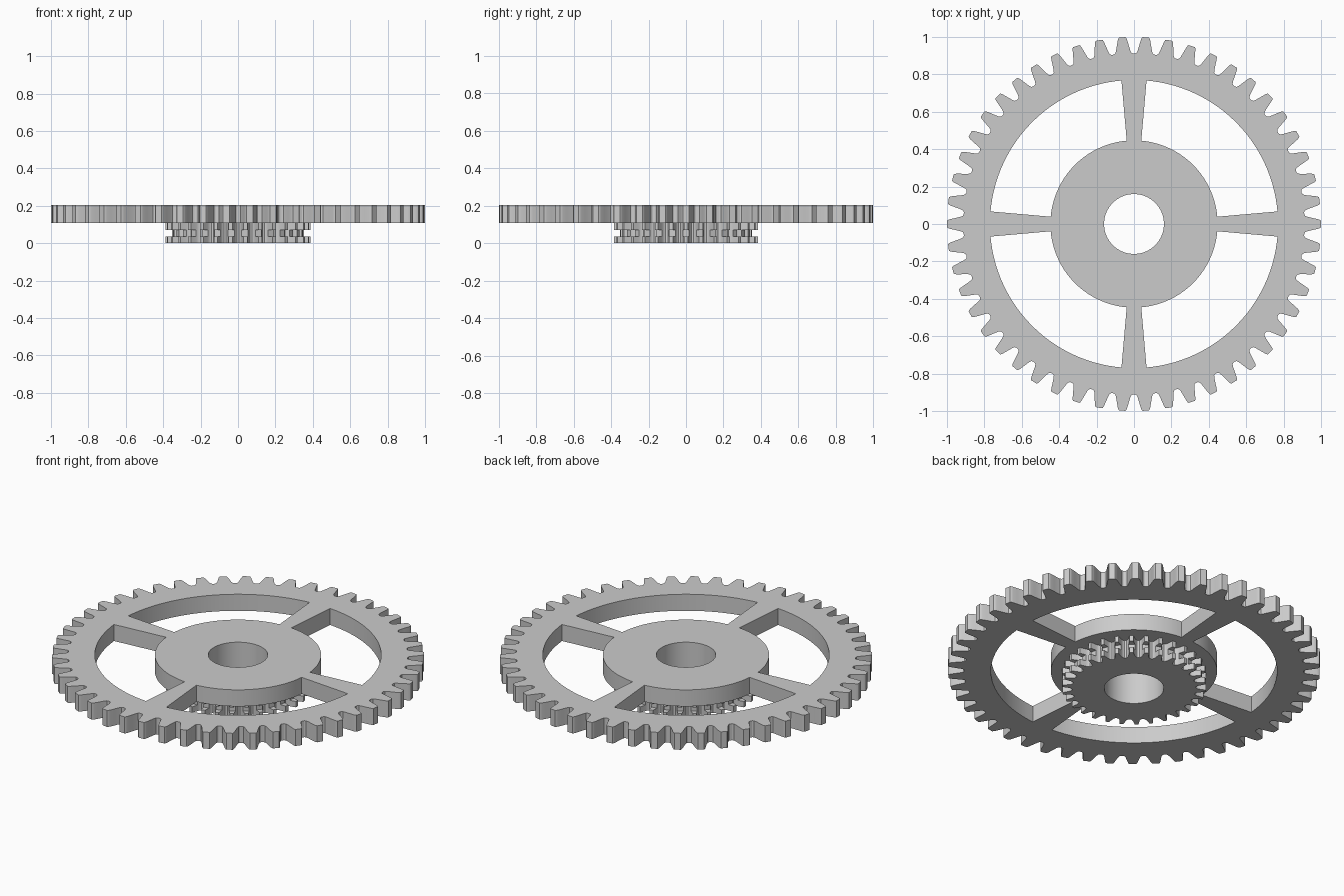
import bpy
import bmesh
from math import cos, sin, radians, tau, asin

if "Cube" in bpy.data.objects:
    bpy.data.objects.remove(bpy.data.objects["Cube"], do_unlink=True)

# Single plain grey
grey = bpy.data.materials.new("plain grey")
grey.use_nodes = True
colour = (0.6, 0.6, 0.6, 1)
grey.diffuse_color = colour
grey.node_tree.nodes["Principled BSDF"].inputs["Base Color"].default_value = colour


def arc(radius, start, end, steps):
    return [(radius * cos(start + (end - start) * i / steps),
             radius * sin(start + (end - start) * i / steps)) for i in range(steps + 1)]


def circle(radius, steps=96):
    return arc(radius, 0, tau, steps)[:-1]


def toothed_ring(count, flank, limit=None):
    """Outline of a gear; flank lists (radius, half width) from root to tip."""
    points = []
    for i in range(count):
        middle = tau * i / count
        rising = [(r, -asin(w / r)) for r, w in flank]
        for r, a in rising + [(r, -a) for r, a in reversed(rising)]:
            r = min(r, limit or r)
            points.append((r * cos(middle + a), r * sin(middle + a)))
    return points


def plate(name, loops, bottom, top):
    """Extrude an outline with holes between two heights."""
    bm = bmesh.new()
    edges = []
    for loop in loops:
        verts = [bm.verts.new((x, y, bottom)) for x, y in loop]
        edges += [bm.edges.new((a, b)) for a, b in zip(verts, verts[1:] + verts[:1])]
    bmesh.ops.triangle_fill(bm, use_beauty=True, use_dissolve=False, edges=edges)
    result = bmesh.ops.extrude_face_region(bm, geom=bm.faces[:], use_keep_orig=True)
    raised = [g for g in result["geom"] if isinstance(g, bmesh.types.BMVert)]
    bmesh.ops.translate(bm, vec=(0, 0, top - bottom), verts=raised)
    bmesh.ops.recalc_face_normals(bm, faces=bm.faces[:])
    mesh = bpy.data.meshes.new(name)
    bm.to_mesh(mesh)
    bm.free()
    mesh.materials.append(grey)
    obj = bpy.data.objects.new(name, mesh)
    bpy.context.collection.objects.link(obj)
    bpy.ops.object.select_all(action="DESELECT")
    obj.select_set(True)
    bpy.context.view_layer.objects.active = obj
    bpy.ops.object.shade_smooth_by_angle(angle=radians(25))


bore = circle(0.16)

# Large gear with four tapered spokes
large_flank = [(0.912, 0.051), (0.917, 0.043), (0.93, 0.038), (0.96, 0.031),
               (0.985, 0.025), (0.996, 0.021), (1.0, 0.017)]
windows = []
for k in range(4):
    start, end = radians(90 * k + 5), radians(90 * k + 85)
    windows.append(arc(0.77, start, end, 28) + arc(0.447, end, start, 28))
plate("large_gear", [toothed_ring(50, large_flank), bore] + windows, 0.107, 0.205)

# Small gear in two layers, with a groove ring between them
small_flank = [(0.333, 0.029), (0.337, 0.024), (0.345, 0.0195), (0.353, 0.017),
               (0.37, 0.0135), (0.387, 0.01)]
plate("lower_small_gear", [toothed_ring(30, small_flank), bore], 0, 0.035)
groove_flank = [p for p in small_flank if p[0] <= 0.353]
plate("groove_ring", [toothed_ring(30, groove_flank, 0.353), bore], 0.035, 0.071)
plate("upper_small_gear", [toothed_ring(30, small_flank), bore], 0.071, 0.107)
